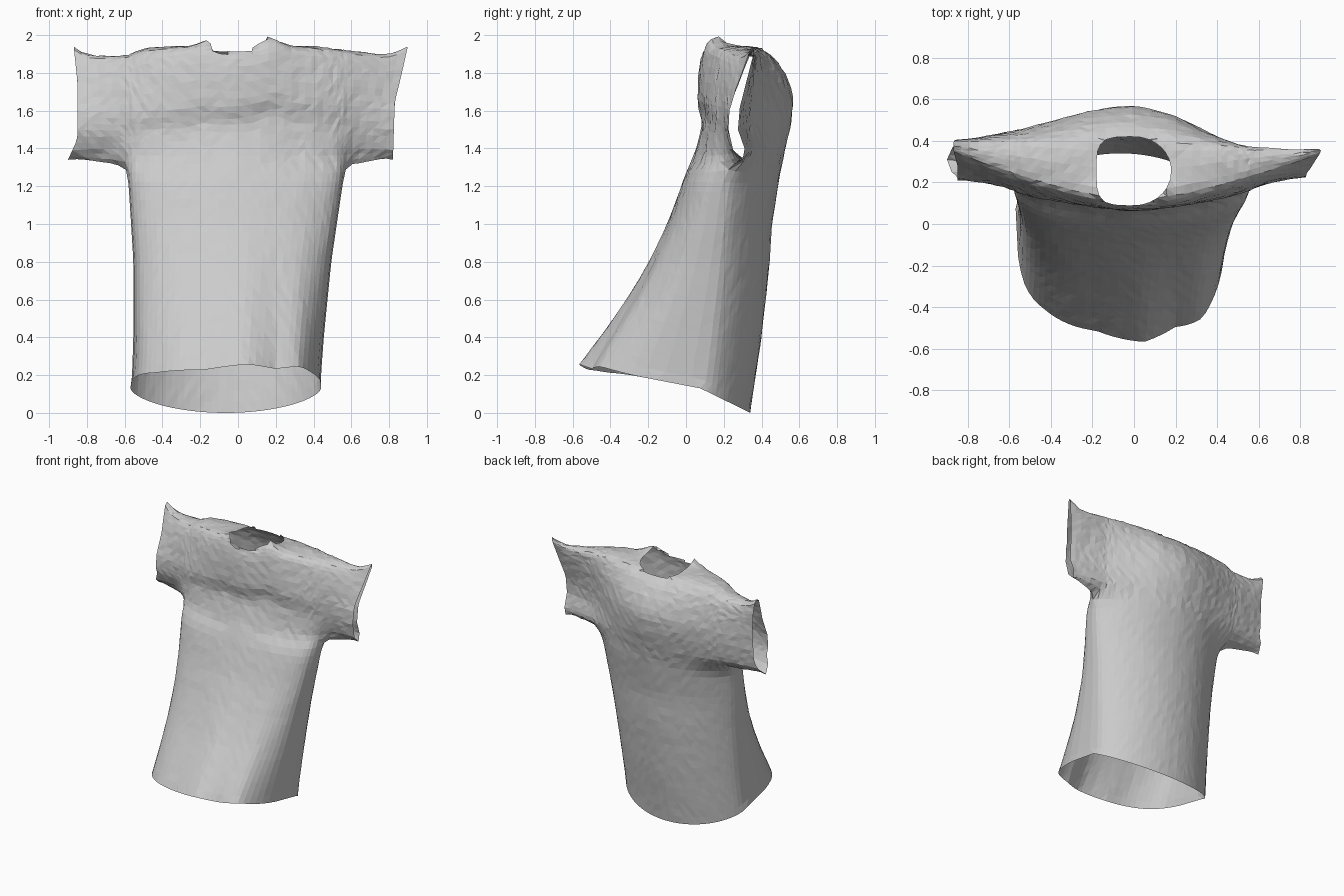
import bpy, bmesh, random
from math import exp

random.seed(4)
cube = bpy.data.objects.get("Cube")
if cube:
    bpy.data.objects.remove(cube)

COLS, SLEEVE, HEM_ROWS, SUB = 36, 7, 22, 3
ARMPIT_Z, ARMPIT_Y = 1.27, 0.21


def lerp(a, b, t):
    return a + (b - a) * t


def clamp(v):
    return min(1, max(0, v))


def table(pts, v):
    """Piecewise linear lookup."""
    if v <= pts[0][0]:
        return pts[0][1]
    for (a, fa), (b, fb) in zip(pts, pts[1:]):
        if v <= b:
            return lerp(fa, fb, (v - a) / (b - a))
    return pts[-1][1]


# Torso outline by height, and soft folds along the front hem
LEFT = [(0.12, 0.44), (0.4, 0.46), (0.8, 0.5), (1.27, 0.57)]
RIGHT = [(0.12, -0.57), (0.4, -0.56), (0.8, -0.56), (1.27, -0.59)]
FRONT = [(0.2, -0.61), (0.27, -0.57), (0.4, -0.47), (0.6, -0.32), (0.8, -0.2),
         (1.0, -0.1), (1.27, 0.0)]
BACK = [(0, 0.34), (0.4, 0.4), (0.8, 0.445), (1.0, 0.455), (1.27, 0.5)]
FOLDS = [(-0.53, 0), (-0.43, 0.03), (-0.18, 0.05), (0.05, 0), (0.2, 0.025),
         (0.33, -0.03), (0.42, 0)]

# Yoke sections (y, z), up the front, over the shoulder, down the back
CHEST = [(0, 1.27), (0.05, 1.4), (0.09, 1.53), (0.06, 1.62), (0.06, 1.75),
         (0.075, 1.88), (0.1, 1.93), (0.26, 1.94), (0.4, 1.93), (0.47, 1.88),
         (0.53, 1.8), (0.575, 1.68), (0.565, 1.55), (0.53, 1.4), (0.5, 1.27)]
CUFF_Z = [1.34, 1.39, 1.5, 1.6, 1.72, 1.82, 1.91, 1.925, 1.9, 1.83, 1.74, 1.62, 1.5, 1.4, 1.34]
CUFF_Y = {1: [0.3, 0.25, 0.225, 0.23, 0.265, 0.305, 0.34, 0.355, 0.36, 0.34, 0.315,
              0.285, 0.275, 0.31, 0.3],
          -1: [0.31, 0.25, 0.21, 0.22, 0.27, 0.31, 0.35, 0.375, 0.4, 0.405, 0.4,
               0.395, 0.39, 0.37, 0.31]}
CUFF_X = {1: [(1.33, 0.82), (1.65, 0.83), (1.93, 0.9)],
          -1: [(1.34, -0.9), (1.45, -0.85), (1.75, -0.85), (1.93, -0.87)]}
SHOULDER = [(-0.88, 0.02), (-0.8, -0.03), (-0.6, -0.04), (-0.5, 0), (-0.3, 0.01),
            (0, 0), (0.4, 0.01), (0.6, -0.01), (0.8, -0.03), (0.9, 0.015)]

# How far a section has turned from chest to cuff, by distance to the cuff
ARMPIT_TURN = [(0, 0), (0.5, 0.3), (0.65, 0.55), (0.76, 0.95), (1, 1)]
BACK_TURN = {1: [(0, 0), (0.23, 0.15), (0.46, 0.5), (0.65, 0.78), (1, 1)],
             -1: [(0, 0), (0.23, 0.12), (0.46, 0.42), (0.65, 0.66), (1, 1)]}


def densify(pts):
    out = []
    for a, b in zip(pts, pts[1:]):
        out += [(lerp(a[0], b[0], k / SUB), lerp(a[1], b[1], k / SUB)) for k in range(SUB)]
    return out + [pts[-1]]


CHEST = densify(CHEST)
CUFF = {sign: densify(list(zip(ys, CUFF_Z))) for sign, ys in CUFF_Y.items()}
LAST = len(CHEST) - 1


def torso_point(i, t, side):
    """Column i, t from hem (0) to armpit (1), side -1 front or 1 back."""
    u = 2 * i / COLS - 1
    u = 1.35 * u - 0.35 * u ** 3
    s = max(1 - u * u, 0) ** (0.33 if side < 0 else lerp(0.62, 0.72, t))
    z = lerp(0.13 - side * 0.13 * s, ARMPIT_Z, t)
    l, r = table(LEFT, z), table(RIGHT, z)
    mid = lerp(0.06, ARMPIT_Y, z / ARMPIT_Z)
    x = (l + r) / 2 + (l - r) / 2 * u
    y = lerp(mid, table(FRONT if side < 0 else BACK, z), s)
    if side < 0:
        fold = table(FOLDS, x) * (1 - t) ** 2
        y, z = y + fold, z - 0.6 * fold
    return [x, y, z]


def yoke_point(x, row, sleeve, sign):
    """Section at body edge x, carried out along the sleeve by 0..1."""
    (cy, cz), (ey, ez) = CHEST[row], CUFF[sign][row]
    end = table(CUFF_X[sign], ez)
    x = lerp(x, end, sleeve)
    reach = clamp(abs(x / end))
    front = lerp(table(ARMPIT_TURN, reach), reach ** 1.5, clamp((cz - 1.3) / 0.5))
    u = lerp(front, table(BACK_TURN[sign], reach), clamp((row / LAST - 0.4) / 0.2))
    y, z = lerp(cy, ey, u), lerp(cz, ez, u)
    if row in (0, LAST):
        y, z = lerp(ARMPIT_Y, ey, sleeve), lerp(ARMPIT_Z, ez, sleeve)
    z += table(SHOULDER, x) * clamp((z - 1.6) / 0.3)
    # Slanted chest crease and raised corners of the collar
    if row < LAST / 2:
        z += 0.1 * x * (1 - reach) * exp(-((z - 1.58) / 0.1) ** 2)
    peak = 0.075 if x > 0 else 0.04
    z += peak * exp(-((abs(x) - 0.18) / 0.06) ** 2 - ((y - 0.14) / 0.07) ** 2)
    return [x, y, z]


def body_column(i):
    x = torso_point(i, 1, -1)[0]
    sign = 1 if x > 0 else -1
    front = [torso_point(i, k / HEM_ROWS, -1) for k in range(HEM_ROWS + 1)]
    back = [torso_point(i, 1 - k / HEM_ROWS, 1) for k in range(HEM_ROWS + 1)]
    return front + [yoke_point(x, r, 0, sign) for r in range(1, LAST)] + back


def sleeve_columns(i, sign):
    x = torso_point(i, 1, -1)[0]
    return [[yoke_point(x, r, k / SLEEVE, sign) for r in range(LAST + 1)]
            for k in range(SLEEVE + 1)]


bm = bmesh.new()


def skin(columns, flip=False):
    grid = [[bm.verts.new(p) for p in col] for col in columns]
    for a, b in zip(grid, grid[1:]):
        for k in range(len(a) - 1):
            quad = [a[k], b[k], b[k + 1], a[k + 1]]
            bm.faces.new(quad[::-1] if flip else quad)


# Torso and yoke, then both sleeves
skin([body_column(i) for i in range(COLS + 1)])
skin(sleeve_columns(COLS, 1))
skin(sleeve_columns(0, -1), True)
bmesh.ops.remove_doubles(bm, verts=bm.verts, dist=0.0005)


# Neck opening with its rim pulled to a rounded outline, squarer on the right
def neck(p):
    power = 2 if p.x > 0 else 4
    return ((abs(p.x) / 0.18) ** power + (abs(p.y - 0.255) / 0.165) ** power) ** (1 / power)


hole = [f for f in bm.faces
        if f.calc_center_median().z > 1.82 and neck(f.calc_center_median()) < 1]
rim = {v for f in hole for v in f.verts if any(g not in hole for g in v.link_faces)}
bmesh.ops.delete(bm, geom=hole, context='FACES')
for v in rim:
    if v.is_valid:
        d = neck(v.co)
        v.co.x /= d
        v.co.y = 0.255 + (v.co.y - 0.255) / d

# Relax the cloth, then add faint creases
inner = [v for v in bm.verts if not v.is_boundary]
for step in range(3):
    bmesh.ops.smooth_vert(bm, verts=inner, factor=0.5, use_axis_x=True,
                          use_axis_y=True, use_axis_z=True)
for v in inner:
    amount = 0.0015 if v.co.z < 1.3 else 0.003
    v.co.y += random.uniform(-amount, amount)
    v.co.z += random.uniform(-amount, amount)
bmesh.ops.triangulate(bm, faces=bm.faces)

mesh = bpy.data.meshes.new("shirt")
bm.to_mesh(mesh)
bm.free()

cloth = bpy.data.materials.new("light grey cloth")
cloth.use_nodes = True
cloth.diffuse_color = (0.6, 0.6, 0.6, 1)
cloth.node_tree.nodes["Principled BSDF"].inputs["Base Color"].default_value = (0.6, 0.6, 0.6, 1)
mesh.materials.append(cloth)
shirt = bpy.data.objects.new("shirt", mesh)
bpy.context.collection.objects.link(shirt)
